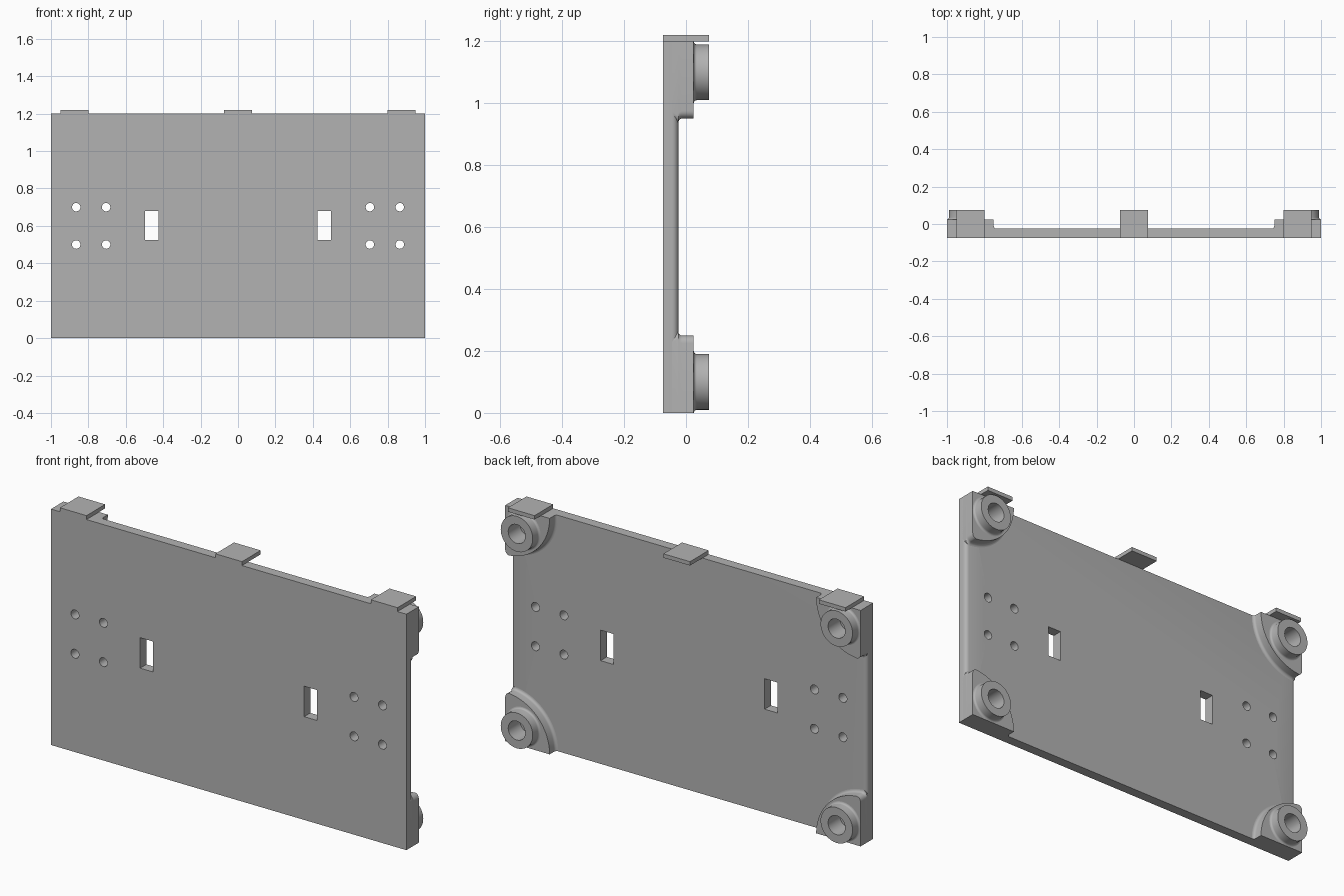
import bpy, bmesh
from math import sin, cos, pi
from mathutils import Matrix

if "Cube" in bpy.data.objects:
    bpy.data.objects.remove(bpy.data.objects["Cube"])

FRONT, FACE, PAD_TOP, BACK = -0.075, -0.025, 0.025, 0.075   # y levels
HEIGHT = 1.2

grey = bpy.data.materials.new("plain grey")
grey.use_nodes = True
colour = (0.45, 0.45, 0.45, 1)
grey.diffuse_color = colour
grey.node_tree.nodes["Principled BSDF"].inputs["Base Color"].default_value = colour


def finish(bm, name, smooth=True):
    bmesh.ops.recalc_face_normals(bm, faces=bm.faces)
    mesh = bpy.data.meshes.new(name)
    bm.to_mesh(mesh)
    bm.free()
    mesh.materials.append(grey)
    obj = bpy.data.objects.new(name, mesh)
    bpy.context.collection.objects.link(obj)
    if smooth:
        activate(obj)
        bpy.ops.object.shade_smooth_by_angle(angle=0.6)
    return obj


def activate(obj):
    bpy.ops.object.select_all(action='DESELECT')
    obj.select_set(True)
    bpy.context.view_layer.objects.active = obj


def add_box(bm, x0, x1, y0, y1, z0, z1):
    size = Matrix.Diagonal((x1 - x0, y1 - y0, z1 - z0, 1))
    place = Matrix.Translation(((x0 + x1) / 2, (y0 + y1) / 2, (z0 + z1) / 2))
    return bmesh.ops.create_cube(bm, size=1, matrix=place @ size)["verts"]


def add_rod(bm, x, z, radius, y0, y1):
    place = Matrix.Translation((x, (y0 + y1) / 2, z)) @ Matrix.Rotation(pi / 2, 4, 'X')
    bmesh.ops.create_cone(bm, cap_ends=True, segments=32, radius1=radius,
                          radius2=radius, depth=y1 - y0, matrix=place)


def cut(obj, bm):
    cutter = finish(bm, "cutter", False)
    cutter.hide_render = True
    mod = obj.modifiers.new("cut", 'BOOLEAN')
    mod.operation, mod.solver, mod.object = 'DIFFERENCE', 'EXACT', cutter
    activate(obj)
    bpy.ops.object.modifier_apply(modifier=mod.name)
    bpy.data.objects.remove(cutter)


def skin(bm, loops):
    """Join rings of equal length and cap both ends."""
    rings = [[bm.verts.new(p) for p in loop] for loop in loops]
    n = len(rings[0])
    for a, b in zip(rings, rings[1:]):
        for i in range(n):
            j = (i + 1) % n
            bm.faces.new((a[i], a[j], b[j], b[i]))
    bm.faces.new(rings[0])
    bm.faces.new(rings[-1])


# Main plate, with its two upright back edges rounded
bm = bmesh.new()
add_box(bm, -1, 1, FRONT, FACE, 0, HEIGHT)
edges = [e for e in bm.edges
         if all(v.co.y > -0.05 for v in e.verts)
         and abs(e.verts[0].co.x - e.verts[1].co.x) < 0.01]
bmesh.ops.bevel(bm, geom=edges, offset=0.02, segments=6, profile=0.5, affect='EDGES')
plate = finish(bm, "plate")

# Slots and screw holes through the plate
bm = bmesh.new()
for side in (-1, 1):
    a, b = sorted((side * 0.425, side * 0.498))
    add_box(bm, a, b, -0.2, 0.2, 0.525, 0.68)
    for x in (0.705, 0.865):
        for z in (0.5, 0.7):
            add_rod(bm, side * x, z, 0.0225, -0.2, 0.2)
cut(plate, bm)


def pad_outline(radius, rounding=0.025):
    """Quarter disc measured inward from the corner, rounded at the plate side."""
    pts = [(0, 0)]
    steps = 24
    for i in range(steps + 1):
        a = i / steps * (pi / 2 - rounding / radius)
        pts.append((radius * cos(a), radius * sin(a)))
    for i in range(1, 7):
        a = i / 6 * pi / 2
        pts.append((rounding * (1 - sin(a)), radius - rounding * (1 - cos(a))))
    return pts


def corner_mount(side, top):
    def place(u, y, v):
        return (side * (1 - u), y, HEIGHT - v if top else v)

    name = ("upper" if top else "lower") + ("_left" if side > 0 else "_right")
    fillet = 0.014
    levels = [(-0.05, 0.25), (FACE - 0.001, 0.25 + fillet)]
    for i in range(6):
        a = i / 5 * pi / 2
        levels.append((FACE + fillet * (1 - cos(a)), 0.25 + fillet * (1 - sin(a))))
    levels.append((PAD_TOP, 0.25))

    # Raised corner pad
    bm = bmesh.new()
    skin(bm, [[place(u, y, v) for u, v in pad_outline(r)] for y, r in levels])
    pad = finish(bm, name + "_pad")
    bm = bmesh.new()
    x, _, z = place(0.1, 0, 0.1)
    add_rod(bm, x, z, 0.055, -0.022, 0.2)
    cut(pad, bm)

    # Round boss with a blind bore
    profile = [(0.1 - 0.01 * sin(i * pi / 8), PAD_TOP + 0.01 * (1 - cos(i * pi / 8)))
               for i in range(5)]
    profile += [(0.09, BACK), (0.048, BACK), (0.048, -0.02)]
    n = 48
    bm = bmesh.new()
    skin(bm, [[(x + r * cos(k * 2 * pi / n), y, z + r * sin(k * 2 * pi / n))
               for k in range(n)] for r, y in profile])
    # Open the underside so the bore shows
    bm.faces.ensure_lookup_table()
    under = [f for f in bm.faces if len(f.verts) == n and f.calc_center_median().y > 0]
    bmesh.ops.delete(bm, geom=under, context='FACES_ONLY')
    boss = finish(bm, name + "_boss")
    # Make the bore wall face inward and the rim face backward
    rim = next(p for p in boss.data.polygons if abs(p.center.y - BACK) < 0.001)
    if rim.normal.y < 0:
        boss.data.flip_normals()


for side in (-1, 1):
    for top in (False, True):
        corner_mount(side, top)

# Hanging tabs along the top edge
for name, x in (("right_tab", -0.875), ("middle_tab", 0), ("left_tab", 0.875)):
    bm = bmesh.new()
    add_box(bm, x - 0.075, x + 0.075, FRONT, BACK, HEIGHT, 1.22)
    finish(bm, name, False)
